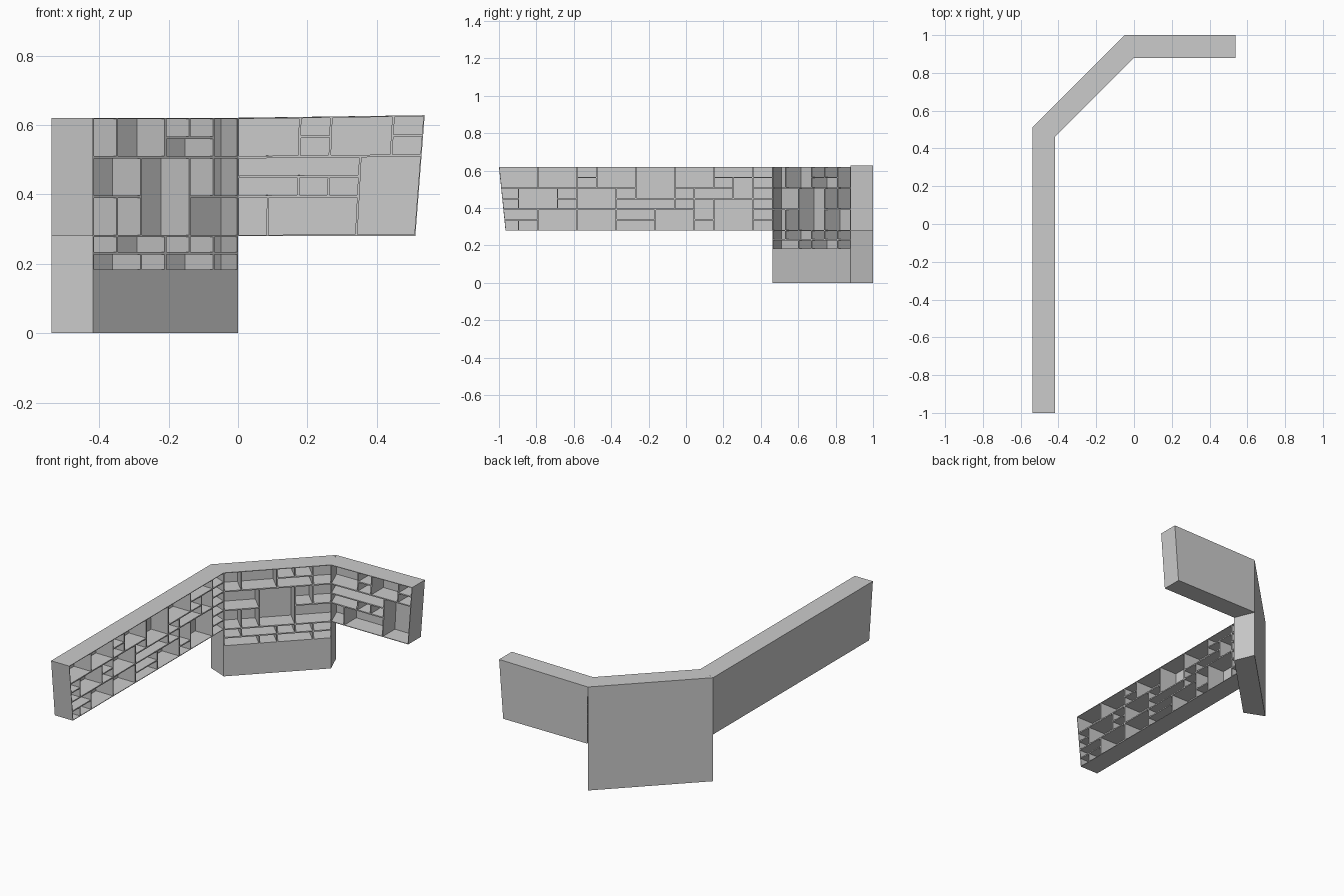
import bpy, bmesh
from mathutils import Vector

if "Cube" in bpy.data.objects:
    bpy.data.objects.remove(bpy.data.objects["Cube"])

DEPTH, POCKET, RIM, MITRE = 0.12, 0.113, 0.0035, 0.414
Z_WING, Z_TOP = 0.28, 0.62


def row_z(r):
    return Z_WING + r * ((Z_TOP - Z_WING) / 6 if r > 0 else 0.05)


def layout(cols, first_row, large):
    """Place the large compartments, then fill the rest of the grid with single ones."""
    cells = [(c, r, w, h) for (w, h), spots in large.items() for c, r in spots]
    used = {(c + i, r + j) for c, r, w, h in cells for i in range(w) for j in range(h)}
    return cells + [(c, r, 1, 1) for c in range(cols) for r in range(first_row, 6)
                    if (c, r) not in used]


def build(name, start, along, back, length, cols, mitres, large, warp, base=False):
    """Shelf run: every cell (col, row, width, height) is a pocket set into the front."""
    bm = bmesh.new()
    A = Vector((*start, 0))
    T, N = Vector((*along, 0)).normalized(), Vector((*back, 0)).normalized()

    def pos(c, d, z, inset=0.0):
        s = c * length / cols
        if c == 0:
            s += mitres[0] * d
        if c == cols:
            s += mitres[1] * d
        s, z = warp(c, s + inset, z)
        return A + T * s + N * d + Vector((0, 0, z))

    def quad(pts, ref, toward):
        n = (pts[2] - pts[0]).cross(pts[3] - pts[1])
        mid = sum(pts, Vector((0, 0, 0))) / 4
        if (n.dot(ref - mid) > 0) != toward:
            pts = pts[::-1]
        bm.faces.new([bm.verts.new(p) for p in pts])

    def ring(c0, c1, z0, z1, d, i=0.0):
        return [pos(c0, d, z0 + i, i), pos(c1, d, z0 + i, -i),
                pos(c1, d, z1 - i, -i), pos(c0, d, z1 - i, i)]

    def end(c, z0, z1):
        quad([pos(c, 0, z0), pos(c, DEPTH, z0), pos(c, DEPTH, z1), pos(c, 0, z1)], centre, False)

    centre = sum(ring(0, cols, Z_WING, Z_TOP, DEPTH / 2), Vector((0, 0, 0))) / 4

    # Rims, inner sides and backs of the compartments
    for c, r, w, h in layout(cols, -2 if base else 0, large):
        z0, z1 = row_z(r), row_z(r + h)
        outer = ring(c, c + w, z0, z1, 0)
        front = ring(c, c + w, z0, z1, 0, RIM)
        rear = ring(c, c + w, z0, z1, POCKET, RIM)
        middle = sum(front + rear, Vector((0, 0, 0))) / 8
        for k in range(4):
            j = (k + 1) % 4
            quad([outer[k], outer[j], front[j], front[k]], centre, False)
            quad([front[k], front[j], rear[j], rear[k]], middle, True)
        quad(rear, middle, True)

    # Outer casing: back, bottom, top
    z0 = 0.0 if base else Z_WING
    f, b = ring(0, cols, z0, Z_TOP, 0), ring(0, cols, z0, Z_TOP, DEPTH)
    quad(b, centre, False)
    quad([f[0], f[1], b[1], b[0]], centre, False)
    quad([f[2], f[3], b[3], b[2]], centre, False)

    # Free ends of the wings
    for c, m in zip((0, cols), mitres):
        if m == 0:
            end(c, z0, Z_TOP)

    # Plinth front and its ends under the wings
    if base:
        quad(ring(0, cols, 0, row_z(-2), 0), centre, False)
        end(0, 0, Z_WING)
        end(cols, 0, Z_WING)

    bmesh.ops.remove_doubles(bm, verts=bm.verts, dist=1e-5)
    mesh = bpy.data.meshes.new(name)
    bm.to_mesh(mesh)
    bm.free()
    bpy.context.collection.objects.link(bpy.data.objects.new(name, mesh))


def height(z):
    return (z - Z_WING) / (Z_TOP - Z_WING)


# Leaning free end of the left wing, progressive lean of the right wing
def slant_left(c, s, z):
    return (s + 0.035 * (1 - height(z)) if c == 0 else s), z


def slant_right(c, s, z):
    t = height(z)
    return s * (1 + 0.05 * (t - 1)), z + 0.008 * t * max(s, 0) / 0.538


def straight(c, s, z):
    return s, z


# Large compartments: (width, height): [(column, row), ...]
left_large = {
    (2, 2): [(0, 4), (1, 2), (2, 0), (2, 4), (5, 4), (4, 2), (4, 0), (8, 0), (9, 4)],
    (2, 1): [(0, 1), (6, 1), (6, 0), (11, 5), (10, 3)],
    (3, 1): [(6, 2)], (2, 3): [(7, 3), (11, 0)], (1, 2): [(12, 3), (10, 1)]}
middle_large = {
    (1, 2): [(0, 4), (5, 4), (4, 2), (5, 2), (0, 0), (1, 0)],
    (2, 2): [(1, 4), (0, 2), (4, 0)],
    (2, 1): [(3, 4), (1, -1), (0, -2), (3, -2)], (2, 4): [(2, 0)]}
right_large = {
    (2, 2): [(0, 4), (3, 4)], (4, 1): [(0, 3)], (2, 1): [(0, 2)],
    (1, 2): [(0, 0)], (3, 2): [(1, 0)], (2, 4): [(4, 0)]}

build("left_shelf_wing", (-0.418, -1), (0, 1), (-1, 0), 1.462, 14, (0, MITRE),
      left_large, slant_left)
build("middle_shelf_cabinet", (-0.418, 0.462), (1, 1), (-1, 1), 0.418 * 2 ** 0.5, 6,
      (-MITRE, MITRE), middle_large, straight, base=True)
build("right_shelf_wing", (0, 0.88), (1, 0), (0, 1), 0.538, 6, (-MITRE, 0),
      right_large, slant_right)
